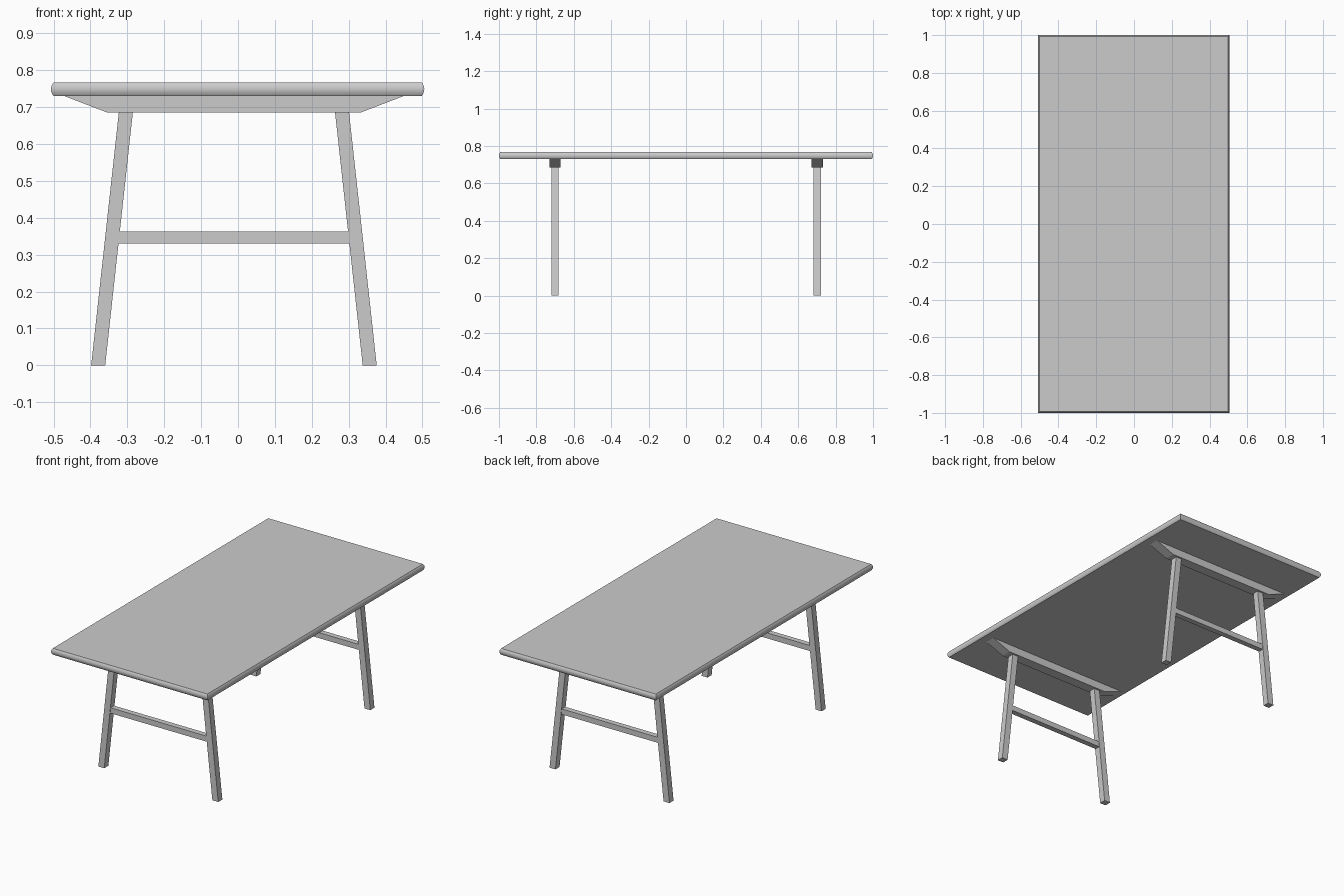
import bpy
import bmesh

cube = bpy.data.objects.get("Cube")
if cube:
    bpy.data.objects.remove(cube, do_unlink=True)

grey = bpy.data.materials.new("plain_grey")
grey.use_nodes = True
grey.diffuse_color = (0.6, 0.6, 0.6, 1)
grey.node_tree.nodes["Principled BSDF"].inputs["Base Color"].default_value = (0.6, 0.6, 0.6, 1)

CENTRE = -0.011  # middle of the trestles across the table


def loft(name, rings):
    """Solid through stacked rectangles given as (x0, x1, y0, y1, z)."""
    bm = bmesh.new()
    loops = [[bm.verts.new(p) for p in
              ((x0, y0, z), (x1, y0, z), (x1, y1, z), (x0, y1, z))]
             for x0, x1, y0, y1, z in rings]
    bm.faces.new(loops[0][::-1])
    bm.faces.new(loops[-1])
    for low, high in zip(loops, loops[1:]):
        for i in range(4):
            j = (i + 1) % 4
            bm.faces.new((low[i], low[j], high[j], high[i]))
    mesh = bpy.data.meshes.new(name)
    bm.to_mesh(mesh)
    bm.free()
    mesh.materials.append(grey)
    obj = bpy.data.objects.new(name, mesh)
    bpy.context.collection.objects.link(obj)
    return obj


# Tabletop with softly bulged edges
rings = []
for i in range(9):
    t = i / 4 - 1
    inset = 0.007 * t * t
    rings.append((-0.507 + inset, 0.505 - inset, -1 + inset, 1 - inset,
                  0.7485 + 0.0185 * t))
top = loft("tabletop", rings)
bpy.ops.object.select_all(action="DESELECT")
top.select_set(True)
bpy.context.view_layer.objects.active = top
bpy.ops.object.shade_smooth_by_angle(angle=0.6)

# Two trestles: tapered beam, splayed legs and a cross rail
for end, y in (("front", -0.7), ("back", 0.702)):
    loft(end + "_beam", [
        (CENTRE - 0.343, CENTRE + 0.343, y - 0.03, y + 0.03, 0.685),
        (CENTRE - 0.463, CENTRE + 0.463, y - 0.03, y + 0.03, 0.731)])
    for side, s in (("right", -1), ("left", 1)):
        foot, head = CENTRE + s * 0.368, CENTRE + s * 0.293
        loft(f"{end}_{side}_leg", [
            (foot - 0.019, foot + 0.019, y - 0.019, y + 0.019, 0),
            (head - 0.019, head + 0.019, y - 0.019, y + 0.019, 0.686)])
    loft(end + "_rail", [
        (CENTRE - 0.32, CENTRE + 0.32, y - 0.016, y + 0.016, z)
        for z in (0.33, 0.362)])
